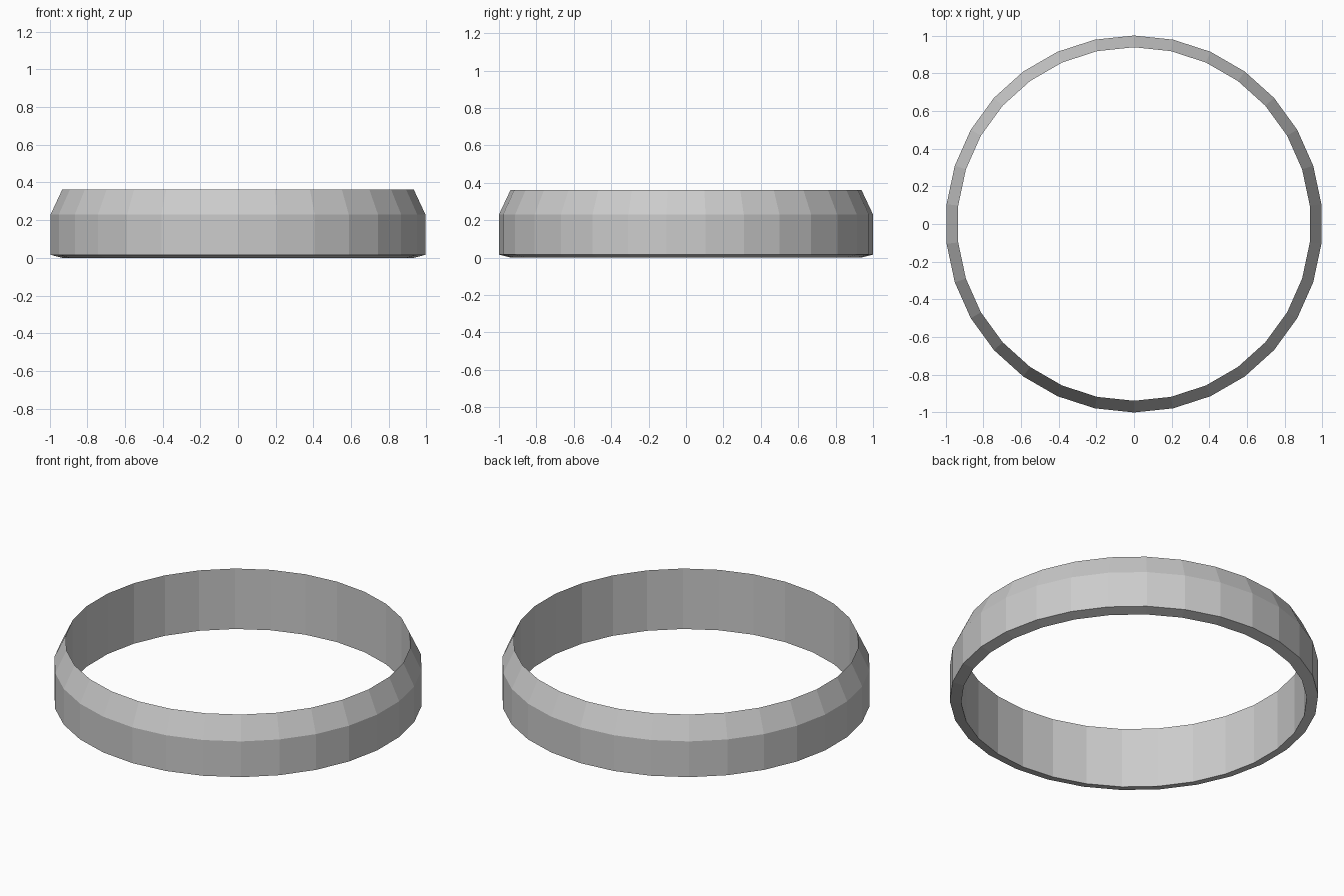
import bpy, bmesh
from math import cos, sin, pi

if "Cube" in bpy.data.objects:
    bpy.data.objects.remove(bpy.data.objects["Cube"])

SIDES = 30
# Cross-section (radius, height): outer wall, sloped shoulder, inner wall, shallow underside
PROFILE = [(1.0, 0.016), (1.0, 0.23), (0.938, 0.362), (0.938, 0.0)]

bm = bmesh.new()
rings = []
for i in range(SIDES):
    a = pi / 2 + 2 * pi * i / SIDES
    rings.append([bm.verts.new((r * cos(a), r * sin(a), z)) for r, z in PROFILE])

# Flat faces joining neighbouring cross-sections
n = len(PROFILE)
for i in range(SIDES):
    a, b = rings[i], rings[(i + 1) % SIDES]
    for j in range(n):
        k = (j + 1) % n
        bm.faces.new((a[j], b[j], b[k], a[k]))
bmesh.ops.recalc_face_normals(bm, faces=bm.faces)

# Ring band
mesh = bpy.data.meshes.new("ring_band")
bm.to_mesh(mesh)
bm.free()
bpy.context.collection.objects.link(bpy.data.objects.new("ring_band", mesh))
